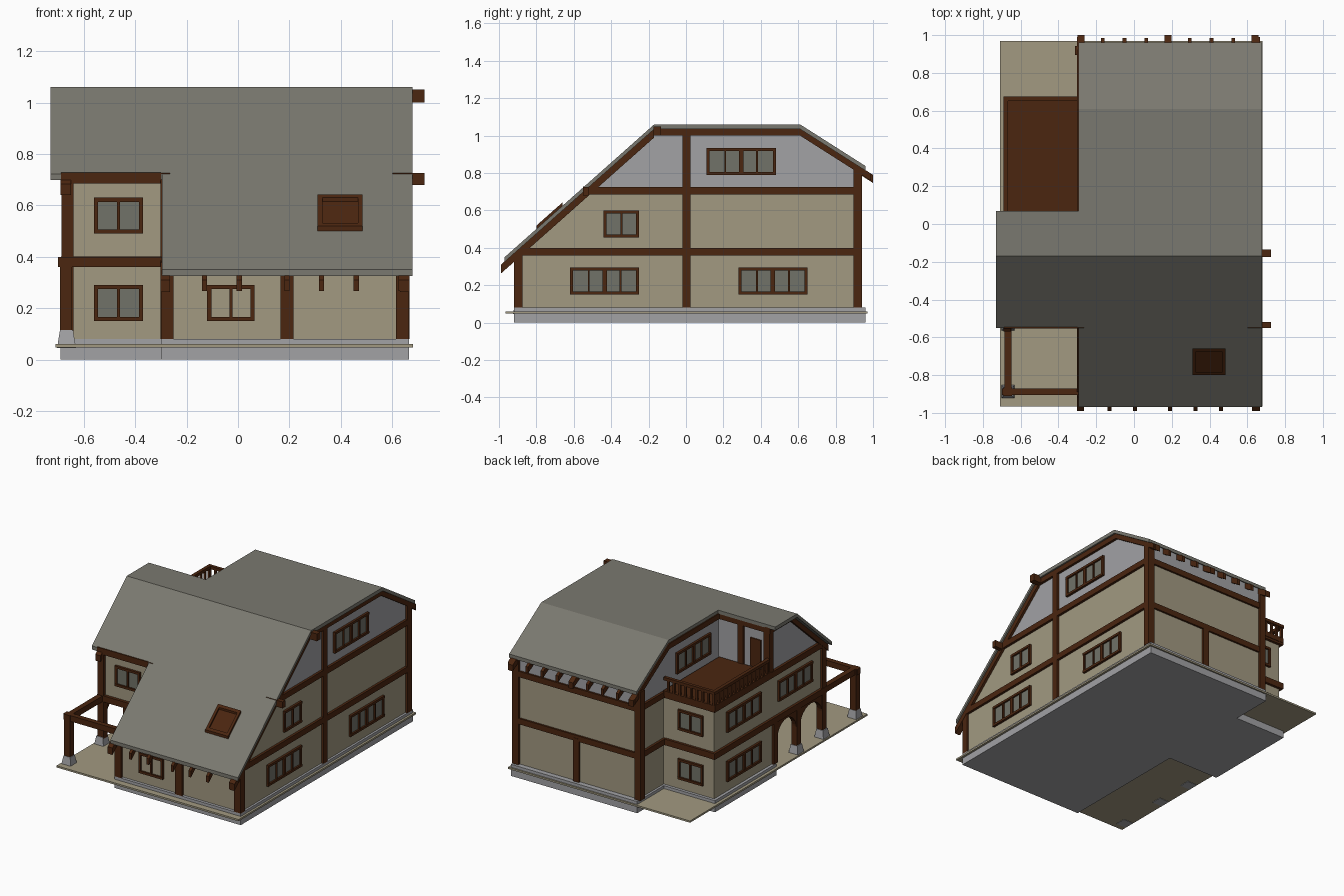
import bpy, bmesh, math

cube = bpy.data.objects.get("Cube")
if cube:
    bpy.data.objects.remove(cube, do_unlink=True)


def material(name, rgb):
    m = bpy.data.materials.new(name)
    m.use_nodes = True
    m.diffuse_color = (*rgb, 1)
    m.node_tree.nodes["Principled BSDF"].inputs["Base Color"].default_value = (*rgb, 1)
    return m


PLASTER = material("tan plaster", (0.36, 0.32, 0.22))
GREY = material("grey stone", (0.36, 0.36, 0.375))
TIMBER = material("dark timber", (0.07, 0.019, 0.005))
SLATE = material("slate roof", (0.195, 0.19, 0.16))
GLASS = material("window glass", (0.165, 0.17, 0.14))


def prism(name, profile, x0, x1, mat):
    """Extrude a (y, z) outline along x."""
    bm = bmesh.new()
    ends = [[bm.verts.new((x, y, z)) for y, z in profile] for x in (x0, x1)]
    for end in ends:
        bm.faces.new(end)
    n = len(profile)
    for i in range(n):
        j = (i + 1) % n
        bm.faces.new((ends[0][i], ends[0][j], ends[1][j], ends[1][i]))
    bmesh.ops.recalc_face_normals(bm, faces=bm.faces)
    mesh = bpy.data.meshes.new(name)
    bm.to_mesh(mesh)
    bm.free()
    mesh.materials.append(mat)
    obj = bpy.data.objects.new(name, mesh)
    bpy.context.scene.collection.objects.link(obj)
    return obj


def box(name, x0, x1, y0, y1, z0, z1, mat=TIMBER):
    return prism(name, [(y0, z0), (y1, z0), (y1, z1), (y0, z1)], x0, x1, mat)


# Roof surface: steep front slope, flat crown, short back slope
RIDGE_F, RIDGE_B, TOP = -0.17, 0.61, 1.06


def roof_z(y):
    return TOP - 0.8875 * max(0, RIDGE_F - y) - 0.636 * max(0, y - RIDGE_B)


def band(name, x0, x1, ys, lo, hi, mat=TIMBER):
    """Layer following the roof surface between two vertical offsets."""
    upper = [(y, roof_z(y) + hi) for y in ys]
    lower = [(y, roof_z(y) + lo) for y in reversed(ys)]
    return prism(name, upper + lower, x0, x1, mat)


def window(name, axis, sign, plane, a0, a1, z0, z1, bars, glass=GLASS):
    """Framed window on a wall facing sign * axis; bars are (position, half width)."""
    def part(label, u0, u1, w0, w1, depth, mat):
        d0, d1 = sorted((plane - sign * 0.01, plane + sign * depth))
        if axis == "x":
            box(name + label, d0, d1, u0, u1, w0, w1, mat)
        else:
            box(name + label, u0, u1, d0, d1, w0, w1, mat)
    e = 0.016
    part("_glass", a0 + e, a1 - e, z0 + e, z1 - e, 0.004, glass)
    part("_sill", a0, a1, z0, z0 + e, 0.016, TIMBER)
    part("_head", a0, a1, z1 - e, z1, 0.016, TIMBER)
    for f, h in [(0, 0), (1, 0)] + bars:
        c = a0 + f * (a1 - a0)
        u0, u1 = (a0, a0 + e) if f == 0 else (a1 - e, a1) if f == 1 else (c - h, c + h)
        part("_bar", u0, u1, z0 + e, z1 - e, 0.014, TIMBER)


PAIR = [(0.5, 0.006)]
QUAD = [(0.27, 0.005), (0.5, 0.012), (0.73, 0.005)]

# Foundations and paving
box("main_foundation", -0.3, 0.665, -0.92, 0.96, 0, 0.08, GREY)
box("wing_foundation", -0.69, -0.3, 0, 0.67, 0, 0.08, GREY)
box("paving", -0.71, 0.68, -0.965, 0.97, 0.048, 0.06, PLASTER)

# Main house walls
prism("main_walls", [(-0.9, 0.08), (0.925, 0.08), (0.925, 0.7), (-0.55, 0.7), (-0.9, 0.38)],
      -0.285, 0.65, PLASTER)
prism("main_gable", [(-0.55, 0.7), (0.925, 0.7), (0.925, 0.835), (0.61, 1.04), (-0.17, 1.04)],
      -0.285, 0.65, GREY)

# Wing: closed ground floor behind, full upper floor, gable room
box("wing_ground_walls", -0.67, -0.285, 0, 0.65, 0.08, 0.38, PLASTER)
box("wing_upper_walls", -0.67, -0.285, -0.53, 0.65, 0.37, 0.7, PLASTER)
prism("wing_gable", [(-0.53, 0.7), (0.05, 0.7), (0.05, 1.04), (-0.17, 1.04)], -0.67, -0.285, GREY)

# Roofs
band("main_roof", -0.295, 0.678, [-0.97, RIDGE_F, RIDGE_B, 0.96], -0.025, 0, SLATE)
band("wing_roof", -0.73, -0.295, [-0.55, RIDGE_F, 0.07], -0.025, 0, SLATE)

# Timber framing on both gable sides of the main house
for side, x0, x1 in (("right", 0.63, 0.667), ("left", -0.302, -0.265)):
    band(side + "_front_rafter", x0, x1, [-0.99, RIDGE_F], -0.07, -0.022)
    band(side + "_crown_beam", x0, x1, [RIDGE_F, RIDGE_B], -0.06, -0.022)
    band(side + "_back_rafter", x0, x1, [RIDGE_B, 0.99], -0.06, -0.022)
    box(side + "_mid_beam", x0, x1, -0.9, 0.94, 0.36, 0.4)
    box(side + "_high_beam", x0, x1, -0.55, 0.94, 0.685, 0.725)
    box(side + "_middle_post", x0, x1, -0.02, 0.025, 0.08, 1.04)
    box(side + "_back_post", x0 - 0.01, x1, 0.895, 0.942, 0.08, 0.83)
box("crown_purlin_end", 0.6, 0.725, -0.175, -0.135, 1.0, 1.05)
box("middle_purlin_end", 0.6, 0.725, -0.55, -0.52, 0.68, 0.725)

# Front and back framing
for x in (-0.275, 0.19, 0.64):
    box("front_post", x - 0.025, x + 0.025, -0.92, -0.875, 0.08, 0.37)
box("front_plate", -0.3, 0.665, -0.915, -0.88, 0.345, 0.385)
for x in (-0.13, 0.005, 0.19, 0.325, 0.46, 0.635):
    band("front_rafter_tail", x - 0.01, x + 0.01, [-0.99, -0.88], -0.065, -0.022)
for z in (0.36, 0.685):
    box("back_beam", -0.3, 0.665, 0.9, 0.938, z, z + 0.04)
box("back_post", 0.16, 0.205, 0.9, 0.94, 0.08, 0.38)
for i in range(9):
    x = -0.28 + 0.115 * i
    w = 0.018 if i % 4 == 0 else 0.01
    band("back_rafter_tail", x - w, x + w, [0.9, 1.0 if i % 4 == 0 else 0.985], -0.065, -0.022)

# Wing framing
for z in (0.36, 0.685):
    box("wing_side_beam", -0.688, -0.65, -0.55, 0.67, z, z + 0.042)
    box("wing_back_beam", -0.688, -0.3, 0.63, 0.668, z, z + 0.042)
    box("wing_front_beam", -0.688, -0.3, -0.552, -0.51, z, z + 0.042)
for y, z0, z1 in ((-0.53, 0.1, 0.72), (0.0, 0.08, 0.4), (0.048, 0.7, 1.04)):
    box("wing_post", -0.686, -0.64, y - 0.022, y + 0.022, z0, z1)
band("wing_rafter", -0.69, -0.65, [-0.57, RIDGE_F], -0.065, -0.022)
band("wing_crown_beam", -0.69, -0.65, [RIDGE_F, 0.07], -0.06, -0.022)
box("wing_crown_back_beam", -0.69, -0.3, 0.03, 0.068, 1.0, 1.038)

# Porch arches
for a, b in ((-0.25, 0.0), (-0.53, -0.25)):
    arc = []
    for i in range(13):
        t = math.pi * i / 12
        arc.append(((a + b) / 2 + ((b - a) / 2 - 0.02) * math.cos(t), 0.23 + 0.115 * math.sin(t)))
    prism("porch_arch", [(a, 0.23), (a, 0.37), (b, 0.37), (b, 0.23)] + arc, -0.682, -0.65, TIMBER)
box("porch_middle_post", -0.686, -0.645, -0.272, -0.228, 0.1, 0.37)

# Pergola in front of the porch
box("pergola_post", -0.692, -0.645, -0.91, -0.865, 0.1, 0.4)
box("pergola_front_beam", -0.7, -0.28, -0.905, -0.87, 0.36, 0.4)
box("pergola_side_beam", -0.685, -0.648, -0.91, -0.53, 0.36, 0.4)

# Tapered stone feet
for y in (-0.888, -0.53, -0.25):
    bpy.ops.mesh.primitive_cone_add(vertices=4, radius1=0.052, radius2=0.036, depth=0.07,
                                    location=(-0.667, y, 0.08), rotation=(0, 0, math.pi / 4))
    foot = bpy.context.object
    foot.name = "stone_foot"
    foot.data.materials.append(GREY)

# Roof terrace with railing
box("terrace_floor", -0.69, -0.295, 0.06, 0.672, 0.7, 0.735)
box("terrace_side_rail", -0.692, -0.668, 0.07, 0.675, 0.81, 0.83)
box("terrace_back_rail", -0.692, -0.3, 0.652, 0.675, 0.81, 0.83)
for i in range(14):
    y = 0.09 + 0.0435 * i
    box("side_baluster", -0.687, -0.673, y - 0.007, y + 0.007, 0.73, 0.815)
for i in range(9):
    x = -0.68 + 0.0435 * i
    box("back_baluster", x - 0.007, x + 0.007, 0.657, 0.671, 0.73, 0.815)
box("terrace_door", -0.61, -0.53, 0.04, 0.058, 0.735, 0.93)
box("terrace_wall_post", -0.48, -0.44, 0.04, 0.066, 0.73, 1.03)

# Windows
for a0, a1, z, bars in ((-0.62, -0.25, 0.15, QUAD), (0.28, 0.65, 0.15, QUAD),
                        (-0.44, -0.25, 0.455, PAIR), (0.11, 0.48, 0.79, QUAD)):
    window("right_window", "x", 1, 0.65, a0, a1, z, z + 0.145, bars)
window("terrace_window", "x", -1, -0.285, 0.15, 0.52, 0.79, 0.935, QUAD)
for z in (0.15, 0.49):
    window("wing_side_window", "x", -1, -0.67, 0.15, 0.52, z, z + 0.14, QUAD)
    window("wing_back_window", "y", 1, 0.65, -0.59, -0.4, z, z + 0.14, PAIR)
    window("wing_front_window", "y", -1, 0.0 if z < 0.3 else -0.53, -0.56, -0.37, z, z + 0.14, PAIR)
window("gable_side_window", "x", -1, -0.67, -0.41, -0.04, 0.49, 0.63, QUAD)
window("front_window", "y", -1, -0.9, -0.12, 0.065, 0.15, 0.29, PAIR, PLASTER)

# Skylight
band("skylight_pane", 0.32, 0.47, [-0.79, -0.67], -0.01, 0.004)
for x in (0.31, 0.467):
    band("skylight_jamb", x, x + 0.018, [-0.8, -0.66], -0.02, 0.018)
for y in (-0.8, -0.675):
    band("skylight_rail", 0.31, 0.485, [y, y + 0.015], -0.02, 0.018)
